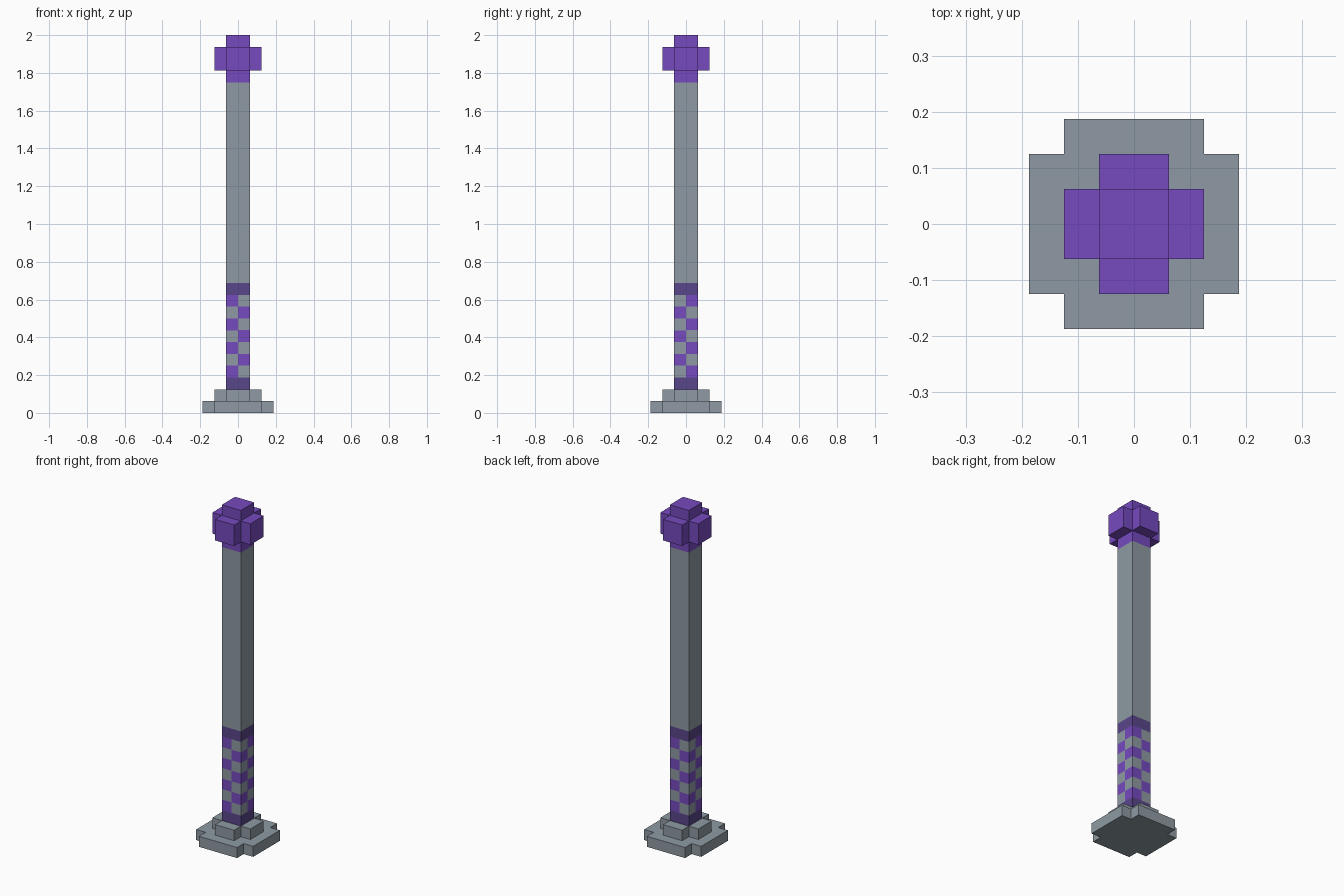
import bpy
import bmesh
from mathutils import Vector

cube = bpy.data.objects.get("Cube")
if cube:
    bpy.data.objects.remove(cube, do_unlink=True)

U = 1 / 16  # block unit


def linear(c):
    c /= 255
    return c / 12.92 if c <= 0.04045 else ((c + 0.055) / 1.055) ** 2.4


def material(name, rgb):
    m = bpy.data.materials.new(name)
    m.use_nodes = True
    color = (*[linear(c) for c in rgb], 1)
    m.diffuse_color = color
    m.node_tree.nodes["Principled BSDF"].inputs["Base Color"].default_value = color
    return m


gray = material("steel gray", (142, 154, 163))
purple = material("bright purple", (118, 74, 191))
dark = material("dark purple", (89, 70, 138))


def finish(name, bm, mats):
    bmesh.ops.recalc_face_normals(bm, faces=bm.faces[:])
    mesh = bpy.data.meshes.new(name)
    bm.to_mesh(mesh)
    bm.free()
    for m in mats:
        mesh.materials.append(m)
    obj = bpy.data.objects.new(name, mesh)
    bpy.context.collection.objects.link(obj)
    return obj


def prism(outline, z0, z1):
    """Extrude an outline (in block units) from z0 to z1."""
    bm = bmesh.new()
    face = bm.faces.new([bm.verts.new((x * U, y * U, z0 * U)) for x, y in outline])
    top = bmesh.ops.extrude_face_region(bm, geom=[face])["geom"]
    bmesh.ops.translate(bm, vec=(0, 0, (z1 - z0) * U),
                        verts=[v for v in top if isinstance(v, bmesh.types.BMVert)])
    return bm


def cross(name, inner, outer, z0, z1, mat):
    """Plus-shaped slab: one notched corner repeated by quarter turns."""
    outline = []
    corner = [(outer, -inner), (outer, inner), (inner, inner)]
    for _ in range(4):
        outline += corner
        corner = [(-y, x) for x, y in corner]
    return finish(name, prism(outline, z0, z1), [mat])


# Stepped foot and the block knob around the top of the shaft
cross("base_plate", 2, 3, 0, 1, gray)
cross("base_step", 1, 2, 1, 2, gray)
cross("knob_arms", 1, 2, 29, 31, purple)

# Shaft, cut into bands and quarters for the checkered grip
bm = prism([(-1, -1), (1, -1), (1, 1), (-1, 1)], 2, 32)


def cut(faces, co, normal):
    geom = set(faces)
    for f in faces:
        geom.update(f.edges)
        geom.update(f.verts)
    bmesh.ops.bisect_plane(bm, geom=list(geom), plane_co=co, plane_no=normal, dist=1e-5)


for row in [*range(3, 12), 28]:
    cut(bm.faces[:], Vector((0, 0, row * U)), Vector((0, 0, 1)))
for normal in (Vector((1, 0, 0)), Vector((0, 1, 0))):
    cut([f for f in bm.faces if 3 < f.calc_center_median().z / U < 10],
        Vector((0, 0, 0)), normal)

for f in bm.faces:
    c = f.calc_center_median() / U
    row = int(c.z)
    if c.z > 28:
        f.material_index = 1
    elif row in (2, 10):          # grip end bands
        f.material_index = 2
    elif 3 <= row <= 9:           # alternating grip squares
        f.material_index = int((c.x * c.y > 0) == (row % 2 == 1))
finish("shaft", bm, [gray, purple, dark])
